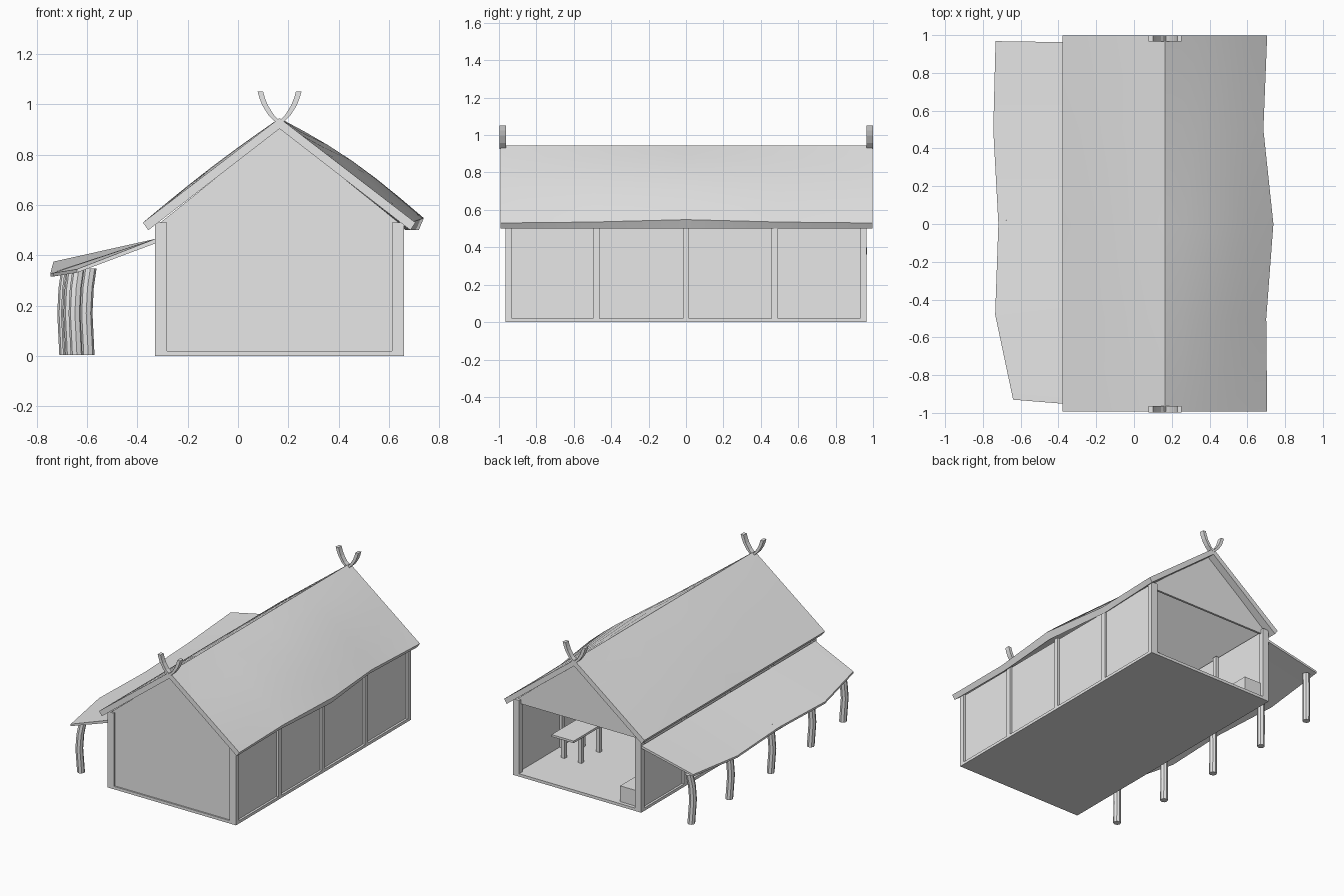
import bpy, bmesh, math

if "Cube" in bpy.data.objects:
    bpy.data.objects.remove(bpy.data.objects["Cube"])

grey = bpy.data.materials.new("plain_grey")
grey.use_nodes = True
grey.diffuse_color = (0.8, 0.8, 0.8, 1)
grey.node_tree.nodes["Principled BSDF"].inputs["Base Color"].default_value = (0.8, 0.8, 0.8, 1)


def loft(name, loops, smooth=False):
    """Skin a run of equal closed loops and cap both ends."""
    bm = bmesh.new()
    rings = [[bm.verts.new(p) for p in loop] for loop in loops]
    n = len(rings[0])
    for a, b in zip(rings, rings[1:]):
        for i in range(n):
            j = (i + 1) % n
            bm.faces.new((a[i], a[j], b[j], b[i]))
    bm.faces.new(rings[0][::-1])
    bm.faces.new(rings[-1])
    bmesh.ops.recalc_face_normals(bm, faces=bm.faces)
    mesh = bpy.data.meshes.new(name)
    bm.to_mesh(mesh)
    bm.free()
    mesh.materials.append(grey)
    obj = bpy.data.objects.new(name, mesh)
    bpy.context.collection.objects.link(obj)
    if smooth:
        bpy.ops.object.select_all(action='DESELECT')
        obj.select_set(True)
        bpy.context.view_layer.objects.active = obj
        bpy.ops.object.shade_smooth_by_angle(angle=math.radians(35))
    return obj


def prism(name, outline, y0, y1):
    """Extrude an (x, z) outline along y."""
    return loft(name, [[(x, y, z) for x, z in outline] for y in (y0, y1)])


def box(name, x0, x1, y0, y1, z0, z1):
    return prism(name, [(x0, z0), (x1, z0), (x1, z1), (x0, z1)], y0, y1)


MID = 0.165          # x of the ridge
LEFT, RIGHT = -0.33, 0.66
END = 0.965
EAVE = 0.5

# floor and walls
box("floor", LEFT, RIGHT, -END, END, 0.0, 0.02)
box("wall_left", RIGHT - 0.03, RIGHT - 0.015, -0.945, 0.945, 0.01, 0.525)
box("wall_right", LEFT + 0.015, LEFT + 0.03, -0.945, 0.945, 0.01, 0.525)
gable = [(LEFT + 0.015, 0.525), (MID, 0.91), (RIGHT - 0.015, 0.525)]
prism("front_wall", [(LEFT + 0.015, 0.01)] + gable + [(RIGHT - 0.015, 0.01)], -0.955, -0.94)
prism("back_gable", [(LEFT + 0.015, EAVE)] + gable + [(RIGHT - 0.015, EAVE)], 0.93, 0.945)

# square corner and wall posts
for side, x0, x1 in (("right", LEFT, LEFT + 0.048), ("left", RIGHT - 0.048, RIGHT)):
    box("front_post_" + side, x0, x1, -END, -END + 0.035, 0.005, 0.53)
    box("back_post_" + side, x0, x1, END - 0.035, END, 0.005, 0.53)
    for i, y in enumerate((-0.48, 0.0, 0.475)):
        box(f"wall_post_{side}_{i}", x0, x1, y - 0.017, y + 0.017, 0.005, 0.53)

# main roof: left eave sways and the slope swells along its length
stations = [  # y, eave x, eave z, swell
    (-0.992, 0.705, 0.53, 0.0),
    (-0.5, 0.7, 0.535, 0.022),
    (0.0, 0.738, 0.548, 0.03),
    (0.5, 0.685, 0.535, 0.022),
    (0.998, 0.705, 0.53, 0.0),
]
STEPS = 6
sections = []
for y, ex, ez, swell in stations:
    top = []
    for i in range(STEPS):
        t = i / STEPS
        top.append((-0.378 + (MID + 0.378) * t, y,
                    0.53 + 0.415 * t + 0.4 * swell * math.sin(math.pi * t)))
    top.append((MID, y, 0.945))
    for i in range(1, STEPS + 1):
        t = i / STEPS
        top.append((MID + (ex - MID) * t, y,
                    0.945 + (ez - 0.945) * t + swell * math.sin(math.pi * t)))
    under = [(ex - 0.02, y, EAVE), (MID, y, 0.903), (-0.356, y, EAVE)]
    sections.append(top + under)
loft("main_roof", sections, smooth=True)

# curved gable horns, crossing at each end of the ridge
arc = [(0.0, 0.925), (0.033, 0.957), (0.057, 0.995), (0.069, 1.025), (0.076, 1.05)]
for end, y0, y1 in (("front", -0.997, -0.963), ("back", 0.965, 0.999)):
    for side, s in (("left", 1), ("right", -1)):
        rings = []
        for dx, z in arc:
            a, b = MID + s * (dx - 0.011), MID + s * (dx + 0.011)
            rings.append([(a, y0, z), (b, y0, z), (b, y1, z), (a, y1, z)])
        loft(f"{end}_horn_{side}", rings)

# porch roof with an uneven outer edge
edge = [  # inner y, outer y, outer x, outer z
    (-0.955, -0.93, -0.64, 0.345),
    (-0.48, -0.48, -0.735, 0.33),
    (0.0, 0.0, -0.718, 0.332),
    (0.5, 0.5, -0.745, 0.33),
    (0.962, 0.968, -0.733, 0.375),
]
porch = []
for yi, yo, x, z in edge:
    porch.append([(LEFT, yi, 0.465), (x, yo, z),
                  (x, yo, z - 0.014), (LEFT, yi, 0.447)])
loft("porch_roof", porch, smooth=True)

# round porch posts, slightly bent
for i, (x, y) in enumerate([(-0.595, -0.88), (-0.64, -0.46), (-0.66, 0.01),
                            (-0.67, 0.48), (-0.685, 0.92)]):
    rings = []
    for z, bend in ((0.005, 0), (0.17, -0.008), (0.27, -0.003), (0.348, 0.008)):
        rings.append([(x + bend + 0.025 * math.cos(k * math.pi / 4),
                       y + bend + 0.025 * math.sin(k * math.pi / 4), z)
                      for k in range(8)])
    loft(f"porch_post_{i}", rings, smooth=True)

# furniture inside the open back
box("storage_box", LEFT + 0.03, -0.15, 0.72, 0.94, 0.02, 0.13)
box("table_top", 0.37, 0.54, 0.36, 0.71, 0.2, 0.215)
for x in (0.39, 0.52):
    for y in (0.4, 0.6):
        box("table_leg", x - 0.014, x + 0.014, y - 0.014, y + 0.014, 0.02, 0.2)
